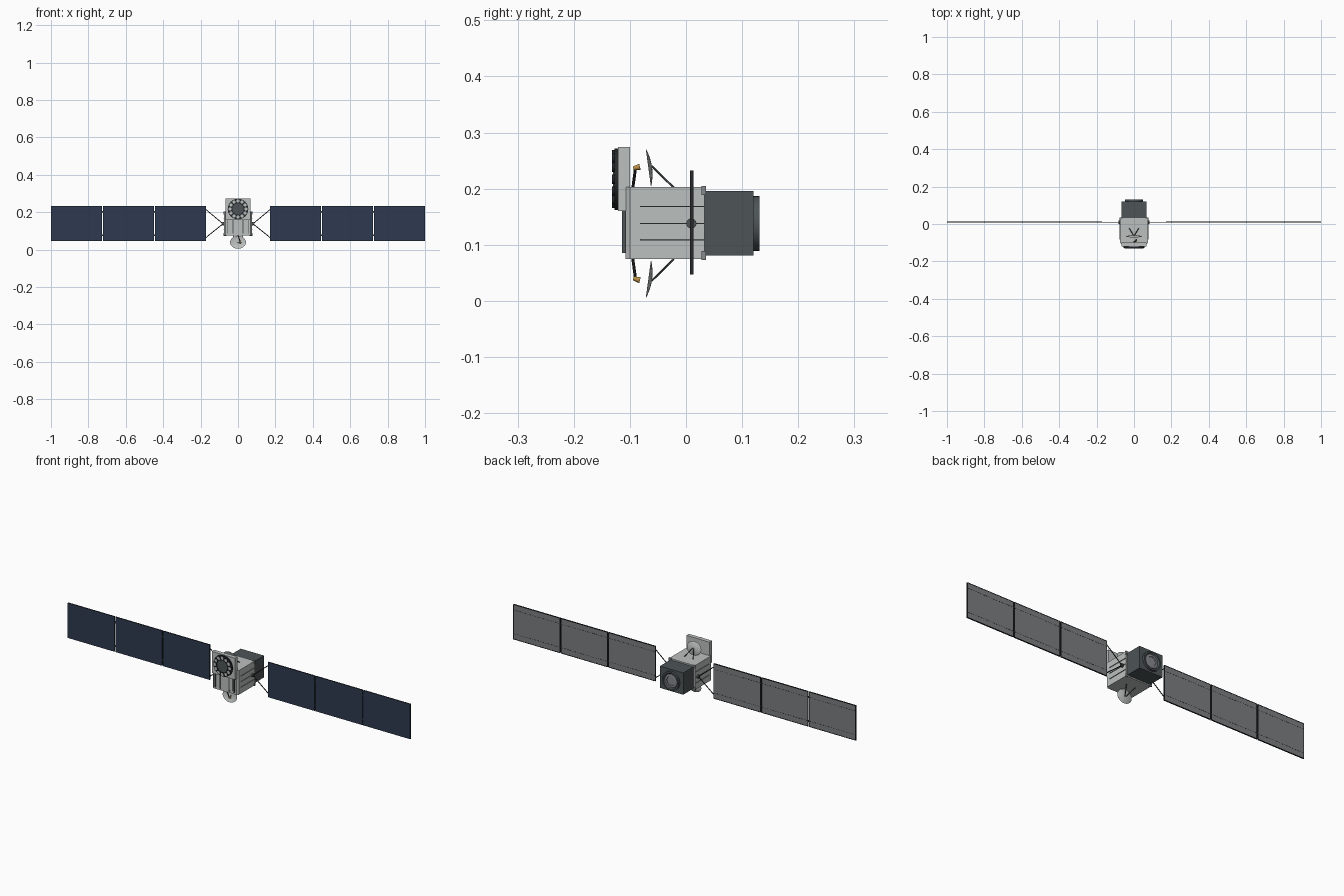
import bpy, bmesh, math
from mathutils import Vector, Matrix

if "Cube" in bpy.data.objects:
    bpy.data.objects.remove(bpy.data.objects["Cube"], do_unlink=True)


def material(name, r, g, b):
    m = bpy.data.materials.new(name)
    m.use_nodes = True
    m.diffuse_color = (r, g, b, 1)
    m.node_tree.nodes["Principled BSDF"].inputs["Base Color"].default_value = (r, g, b, 1)
    return m


NAVY = material("solar navy", 0.026, 0.042, 0.08)
BACK = material("panel back grey", 0.2, 0.21, 0.22)
LIGHT = material("body light grey", 0.5, 0.53, 0.52)
DARK = material("module dark grey", 0.075, 0.09, 0.095)
BLACK = material("frame black", 0.02, 0.022, 0.024)
MID = material("metal grey", 0.24, 0.25, 0.27)
GOLD = material("horn gold", 0.5, 0.28, 0.06)
MZ = 0.138  # height of the centre line


def finish(bm, name, *mats, smooth=False):
    bmesh.ops.recalc_face_normals(bm, faces=bm.faces)
    me = bpy.data.meshes.new(name)
    bm.to_mesh(me)
    bm.free()
    ob = bpy.data.objects.new(name, me)
    bpy.context.collection.objects.link(ob)
    for m in mats:
        me.materials.append(m)
    if smooth:
        bpy.ops.object.select_all(action='DESELECT')
        ob.select_set(True)
        bpy.context.view_layer.objects.active = ob
        bpy.ops.object.shade_smooth_by_angle(angle=math.radians(40))
    return ob


def add_box(bm, lo, hi):
    lo, hi = Vector(lo), Vector(hi)
    mat = Matrix.Translation((lo + hi) / 2) @ Matrix.Diagonal((*(hi - lo), 1))
    bmesh.ops.create_cube(bm, size=1, matrix=mat)


def box(name, lo, hi, mat):
    bm = bmesh.new()
    add_box(bm, lo, hi)
    return finish(bm, name, mat)


def rod(name, a, b, r, mat, r2=None, sides=8):
    a, b = Vector(a), Vector(b)
    bm = bmesh.new()
    rot = (b - a).to_track_quat('Z', 'Y').to_matrix().to_4x4()
    bmesh.ops.create_cone(bm, cap_ends=True, segments=sides, radius1=r,
                          radius2=r if r2 is None else r2, depth=(b - a).length,
                          matrix=Matrix.Translation((a + b) / 2) @ rot)
    return finish(bm, name, mat, smooth=True)


def lathe(name, profile, matrix, mat, sides=32):
    """Turn (radius, y) points around the y axis."""
    bm = bmesh.new()
    vs = [bm.verts.new((r, y, 0)) for r, y in profile]
    es = [bm.edges.new(p) for p in zip(vs, vs[1:])]
    bmesh.ops.spin(bm, geom=vs + es, cent=(0, 0, 0), axis=(0, 1, 0),
                   angle=math.tau, steps=sides)
    bmesh.ops.remove_doubles(bm, verts=bm.verts, dist=1e-5)
    bm.transform(matrix)
    return finish(bm, name, mat, smooth=True)


# Main body with chamfered front corners
bm = bmesh.new()
half = [(0.075, 0.033), (0.075, -0.1), (0.067, -0.108)]
outline = half + [(-x, y) for x, y in reversed(half)]
face = bm.faces.new([bm.verts.new((x, y, 0.075)) for x, y in outline])
ext = bmesh.ops.extrude_face_region(bm, geom=[face])
bmesh.ops.translate(bm, vec=(0, 0, 0.128),
                    verts=[v for v in ext["geom"] if isinstance(v, bmesh.types.BMVert)])
finish(bm, "main_body", LIGHT)
box("front_plate", (-0.045, -0.111, 0.09), (0.045, -0.107, 0.17), LIGHT)
for x in (-0.055, -0.027, 0.027, 0.055):
    box("front_rib", (x - 0.002, -0.114, 0.085), (x + 0.002, -0.107, 0.162), DARK)

# Ribs and corner clamps on the body
for s in (-1, 1):
    for z in (0.109, MZ, 0.168):
        box("side_rib", (s * 0.0765 - 0.002, -0.082, z - 0.001),
            (s * 0.0765 + 0.002, 0.033, z + 0.001), MID)
    for z in (0.081, 0.197):
        box("corner_clamp", (s * 0.07 - 0.008, 0.028, z - 0.008),
            (s * 0.07 + 0.008, 0.036, z + 0.008), MID)

# Rear module and engine ring
box("rear_module", (-0.068, 0.033, 0.081), (0.068, 0.12, 0.196), DARK)
centre = Matrix.Translation((0, 0, MZ))
lathe("rear_ring", [(0.049, 0.119), (0.049, 0.131), (0.041, 0.131), (0.036, 0.124),
                    (0.03, 0.121)], centre, DARK)
lathe("rear_disc", [(0.037, 0.121), (0.035, 0.126), (0.024, 0.127), (0.023, 0.124),
                    (0, 0.124)], centre, MID)

# Antenna array on its upright mount
AZ = 0.217
box("array_mount", (-0.068, -0.121, 0.16), (0.068, -0.1, 0.274), LIGHT)
rod("array_disc", (0, -0.12, AZ), (0, -0.127, AZ), 0.055, BLACK, sides=40)
rod("array_core", (0, -0.126, AZ), (0, -0.13, AZ), 0.03, DARK, sides=32)
for i in range(12):
    a = math.tau * i / 12
    x, z = 0.043 * math.cos(a), AZ + 0.043 * math.sin(a)
    cup = rod("array_cup", (x, -0.125, z), (x, -0.132, z), 0.0085, BLACK, sides=12)
    cup.data.materials.append(LIGHT)
    for p in cup.data.polygons:
        p.material_index = int(p.normal.y < -0.9)

# Dishes, struts and feed horns, above and below
for s, side in ((1, "upper"), (-1, "lower")):
    def at(x, y, h):
        return (x, y, MZ + s * h)
    tilt = Matrix.Translation(at(0, -0.0605, 0.1)) @ Matrix.Rotation(s * 0.135, 4, 'X') \
        @ Matrix.Diagonal((1.23, 1, 1, 1))
    steps = [i / 6 for i in range(7)]
    bowl = [(0.0345 * t, -0.0065 * t * t) for t in steps]
    bowl += [(r, y - 0.0012 * (1 - r / 0.04)) for r, y in reversed(bowl)]
    lathe(side + "_dish", bowl, tilt, LIGHT)
    for x in (-0.026, 0.026):
        rod(side + "_dish_strut", at(x, -0.022, 0.064), at(x * 0.1, -0.061, 0.102), 0.002, DARK)
    rod(side + "_feed_arm", at(0, -0.095, 0.062), at(0.012, -0.09, 0.098), 0.0028, BLACK)
    rod(side + "_feed_horn", at(0.012, -0.094, 0.098), at(0.012, -0.082, 0.101),
        0.0035, GOLD, r2=0.0055, sides=12)

# Solar wings
Z0, Z1, Y0, Y1 = 0.047, 0.232, 0.007, 0.012
W, GAP, START = 0.2733, 0.005, 0.17


def panel(name, a, b):
    bm = bmesh.new()
    add_box(bm, (a, Y0, Z0), (b, Y1, Z1))
    ob = finish(bm, name, NAVY, BACK, BLACK)
    for p in ob.data.polygons:
        p.material_index = 0 if p.normal.y < -0.5 else 1 if p.normal.y > 0.5 else 2


def back_trim(name, a, b):
    # Dark rim and two dashed cable runs on the rear face
    bm = bmesh.new()
    for z in (Z0, Z1 - 0.003):
        add_box(bm, (a, Y1 - 0.001, z), (b, Y1 + 0.001, z + 0.003))
    for x in (a, b - 0.003):
        add_box(bm, (x, Y1 - 0.001, Z0), (x + 0.003, Y1 + 0.001, Z1))
    dashes = 18
    pitch = (b - a) / dashes
    for i in range(dashes):
        x = a + (i + 0.2) * pitch
        for z in (Z0 + 0.03, Z1 - 0.03):
            add_box(bm, (x, Y1 - 0.001, z - 0.001), (x + pitch * 0.6, Y1 + 0.0005, z + 0.001))
    finish(bm, name, BLACK)


for s, side in ((1, "left"), (-1, "right")):
    for i in range(3):
        a = START + i * (W + GAP)
        lo, hi = sorted((s * a, s * (a + W)))
        panel(side + "_solar_panel", lo, hi)
        back_trim(side + "_panel_trim", lo, hi)
        if i:
            for z in (Z0 + 0.03, Z1 - 0.03):
                x = s * (a - GAP / 2)
                box(side + "_panel_hinge", (x - 0.005, Y0 + 0.001, z - 0.004),
                    (x + 0.005, Y1 + 0.001, z + 0.004), BLACK)
    yc = (Y0 + Y1) / 2
    rod(side + "_wing_joint", (s * 0.073, yc, MZ), (s * 0.084, yc, MZ), 0.009, DARK, sides=20)
    for z in (Z0 + 0.018, Z1 - 0.018):
        rod(side + "_wing_strut", (s * 0.08, yc, MZ), (s * 0.171, yc, z), 0.0022, BLACK)
